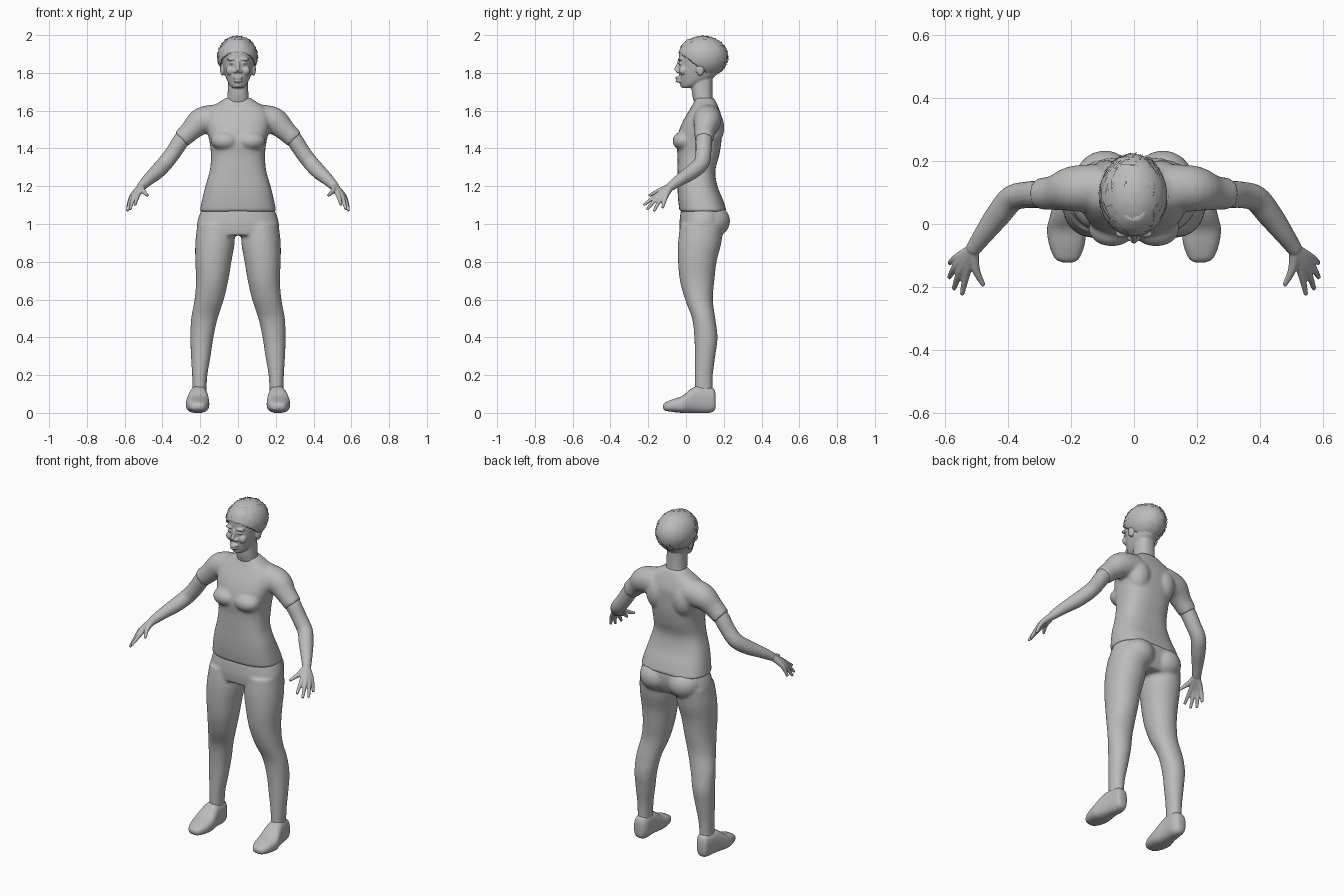
import bpy, bmesh, math, random
from mathutils import Vector, Matrix

old = bpy.data.objects.get("Cube")
if old:
    bpy.data.objects.remove(old, do_unlink=True)

grey = bpy.data.materials.new("plain grey")
grey.use_nodes = True
grey.diffuse_color = (0.5, 0.5, 0.5, 1)
grey.node_tree.nodes["Principled BSDF"].inputs["Base Color"].default_value = grey.diffuse_color
SIDES = (-1, 1)


def finish(bm, name, voxel=0, smoothing=4):
    """Make an object; a voxel size fuses overlapping volumes into one skin."""
    bmesh.ops.recalc_face_normals(bm, faces=bm.faces)
    for face in bm.faces:
        face.smooth = True
    mesh = bpy.data.meshes.new(name)
    bm.to_mesh(mesh)
    bm.free()
    mesh.materials.append(grey)
    obj = bpy.data.objects.new(name, mesh)
    bpy.context.scene.collection.objects.link(obj)
    if voxel:
        fuse = obj.modifiers.new("fuse", 'REMESH')
        fuse.mode = 'VOXEL'
        fuse.voxel_size = voxel
        fuse.use_smooth_shade = True
        soften = obj.modifiers.new("soften", 'SMOOTH')
        soften.factor = 0.5
        soften.iterations = smoothing
    return obj


def refine(rows, steps=5):
    """Smoothly interpolate between the rows of a profile."""
    rows = [Vector(r) for r in rows]
    ext = [rows[0]] + rows + [rows[-1]]
    out = []
    for a, b, c, d in zip(ext, ext[1:], ext[2:], ext[3:]):
        for i in range(steps):
            t = i / steps
            m, n = (c - a) / 2, (d - b) / 2
            out.append(b + m * t + (3 * (c - b) - 2 * m - n) * t**2
                       + (2 * (b - c) + m + n) * t**3)
    return out + [rows[-1]]


def skin_rings(bm, rings):
    """Join rings of points into a closed tube."""
    rings = [[bm.verts.new(p) for p in ring] for ring in rings]
    n = len(rings[0])
    for low, high in zip(rings, rings[1:]):
        for i in range(n):
            j = (i + 1) % n
            bm.faces.new((low[i], low[j], high[j], high[i]))
    bm.faces.new(rings[0])
    bm.faces.new(rings[-1])


def loft(bm, rows, side=1, power=2.3, axis='Z', n=36):
    """Rows hold a position along the axis, then the bounds of a rounded section."""
    def bend(v):
        return math.copysign(abs(v) ** (2 / power), v)
    rings = []
    for pos, x0, x1, b0, b1 in refine(rows):
        ring = []
        for i in range(n):
            a = math.tau * i / n
            x = side * ((x0 + x1) / 2 + (x1 - x0) / 2 * bend(math.cos(a)))
            b = (b0 + b1) / 2 + (b1 - b0) / 2 * bend(math.sin(a))
            ring.append((x, b, pos) if axis == 'Z' else (x, pos, b))
        rings.append(ring)
    skin_rings(bm, rings)


def trunk(bm, rows, power=2.3):
    """Symmetric loft: height, half width, front, back."""
    loft(bm, [(z, -w, w, f, b) for z, w, f, b in rows], power=power)


def limb(bm, path, side=1, n=16):
    """Round tube along points that carry a radius."""
    pts = refine(path)
    rings = []
    for i, p in enumerate(pts):
        along = pts[min(i + 1, len(pts) - 1)].xyz - pts[max(i - 1, 0)].xyz
        turn = along.to_track_quat('Z', 'Y')
        ring = []
        for k in range(n):
            a = math.tau * k / n
            q = p.xyz + turn @ Vector((math.cos(a), math.sin(a), 0)) * p.w
            ring.append((side * q.x, q.y, q.z))
        rings.append(ring)
    skin_rings(bm, rings)


def blob(bm, centre, radii, both=True):
    """Ellipsoid, mirrored to both sides if wanted."""
    for side in (SIDES if both else (1,)):
        place = Matrix.Translation((side * centre[0], *centre[1:])) @ Matrix.Diagonal((*radii, 1))
        bmesh.ops.create_icosphere(bm, subdivisions=3, radius=1, matrix=place)


# Shirt: torso, bust, shoulder blades and short sleeves
bm = bmesh.new()
trunk(bm, [(1.065, .203, -.034, .217), (1.13, .19, -.042, .195), (1.2, .173, -.045, .167),
           (1.28, .15, -.045, .155), (1.36, .143, -.045, .175), (1.43, .15, -.05, .187),
           (1.5, .165, -.035, .19), (1.56, .17, -.008, .19), (1.61, .15, .022, .175),
           (1.645, .1, .042, .16), (1.668, .064, .048, .148)], power=2.6)
blob(bm, (.07, -.015, 1.44), (.075, .057, .05))
blob(bm, (.085, .135, 1.51), (.07, .068, .1))
for side in SIDES:
    limb(bm, [(.1, .115, 1.56, .075), (.19, .112, 1.545, .073),
              (.25, .1, 1.495, .056), (.3, .095, 1.447, .05)], side, n=24)
finish(bm, "shirt", voxel=.009, smoothing=6)

# Trousers: hips, seat and legs
bm = bmesh.new()
trunk(bm, [(1.09, .18, -.02, .195), (1.065, .198, -.028, .21), (1.0, .217, -.035, .205),
           (.94, .21, -.03, .18)])
blob(bm, (.092, .13, 1.015), (.1, .104, .09))
for side in SIDES:
    loft(bm, [(1.0, .02, .215, -.03, .2), (.9, .018, .226, -.042, .187),
              (.8, .035, .226, -.042, .162), (.7, .052, .222, -.032, .15),
              (.6, .075, .23, -.005, .142), (.5, .108, .248, .032, .155),
              (.4, .13, .252, .044, .167), (.3, .145, .249, .047, .155),
              (.2, .162, .243, .046, .142), (.1, .168, .24, .046, .14)], side, power=2.1)
finish(bm, "trousers", voxel=.009)

# Shoes
for side, label in zip(SIDES, ("right", "left")):
    bm = bmesh.new()
    loft(bm, [(-.122, .195, .225, .025, .04), (-.11, .175, .25, .012, .055),
              (-.07, .158, .268, .005, .072), (-.02, .152, .276, 0, .09),
              (.02, .155, .268, 0, .122), (.06, .16, .258, 0, .142),
              (.12, .162, .247, 0, .14), (.148, .175, .24, .01, .125),
              (.157, .19, .225, .03, .1)], side, power=2.6, axis='Y')
    finish(bm, label + "_shoe")

# Arms with hands: every finger runs from the wrist so the palm fills in
WRIST = (.512, -.082, 1.198)
FINGERS = [((.53, -.15, 1.155), (.546, -.225, 1.1)),
           ((.549, -.145, 1.148), (.572, -.207, 1.075)),
           ((.56, -.128, 1.144), (.587, -.17, 1.068)),
           ((.563, -.108, 1.145), (.586, -.124, 1.083)),
           ((.502, -.145, 1.174), (.477, -.195, 1.15))]
for side, label in zip(SIDES, ("right", "left")):
    bm = bmesh.new()
    limb(bm, [(.25, .1, 1.495, .042), (.295, .095, 1.45, .044), (.345, .092, 1.375, .042),
              (.388, .08, 1.32, .042), (.43, .03, 1.275, .04), (.475, -.03, 1.235, .032),
              (*WRIST, .024)], side)
    for knuckle, tip in FINGERS:
        limb(bm, [(*WRIST, .02), (*knuckle, .0135), (*tip, .0075)], side)
    finish(bm, label + "_arm", voxel=.0045, smoothing=3)

# Head, neck, ears and face
bm = bmesh.new()
trunk(bm, [(1.61, .066, .055, .15), (1.66, .058, .038, .142),
           (1.71, .054, .03, .14), (1.78, .052, .03, .14)])
trunk(bm, [(1.72, .028, -.018, .03), (1.737, .045, -.025, .07), (1.77, .062, -.033, .14),
           (1.81, .074, -.037, .175), (1.86, .084, -.037, .2), (1.91, .086, -.037, .2),
           (1.95, .075, -.02, .18), (1.98, .04, .01, .12)], power=2.2)
limb(bm, [(0, -.034, 1.865, .009), (0, -.045, 1.835, .01), (0, -.054, 1.812, .012)])
blob(bm, (.012, -.042, 1.808), (.012, .012, .009))
blob(bm, (0, -.04, 1.773), (.026, .019, .008), both=False)
blob(bm, (0, -.037, 1.757), (.023, .019, .009), both=False)
blob(bm, (0, -.012, 1.735), (.022, .02, .014), both=False)
blob(bm, (.034, -.03, 1.872), (.027, .014, .008))
blob(bm, (.033, -.028, 1.85), (.015, .013, .008))
blob(bm, (.042, -.016, 1.812), (.022, .02, .024))
blob(bm, (.083, .075, 1.818), (.012, .022, .034))
finish(bm, "head", voxel=.005, smoothing=3)

# Hair cap, trimmed along a hairline that falls toward the nape
CENTRE, SIZE = Vector((-.002, .09, 1.885)), Vector((.107, .132, .11))


def above_hairline(p):
    return p.z - 1.905 + (p.y + .03) * .77 > 0


bm = bmesh.new()
bmesh.ops.create_icosphere(bm, subdivisions=5, radius=1,
                           matrix=Matrix.Translation(CENTRE) @ Matrix.Diagonal((*SIZE, 1)))
bmesh.ops.delete(bm, geom=[f for f in bm.faces if not above_hairline(f.calc_center_median())],
                 context='FACES')
cap = finish(bm, "hair_cap")
shell = cap.modifiers.new("thickness", 'SOLIDIFY')
shell.thickness = .008

# Loose strands, denser on the right side of the crown
random.seed(4)


def on_cap(d, lift):
    d = d.normalized()
    return CENTRE + Vector(a * b for a, b in zip(d, SIZE)) * lift


bm = bmesh.new()
made = 0
while made < 170:
    d = Vector(random.gauss(0, 1) for _ in range(3)).normalized()
    if not above_hairline(on_cap(d, 1)) or (d.x > .1 and random.random() < .5):
        continue
    flow = d.cross(Vector(random.gauss(0, 1) for _ in range(3))).normalized()
    across = d.cross(flow) * .022
    length, lift = random.uniform(.25, .6), random.uniform(1.01, 1.04)
    edge = [[bm.verts.new(on_cap(d + flow * length * t + across * s, lift + .02 * t))
             for s in SIDES] for t in (-.5, -.2, .2, .5)]
    if all(above_hairline(v.co) for pair in edge for v in pair):
        for (a, b), (c, e) in zip(edge, edge[1:]):
            bm.faces.new((a, b, e, c))
        made += 1
    else:
        bmesh.ops.delete(bm, geom=[v for pair in edge for v in pair], context='VERTS')
finish(bm, "hair_strands")
